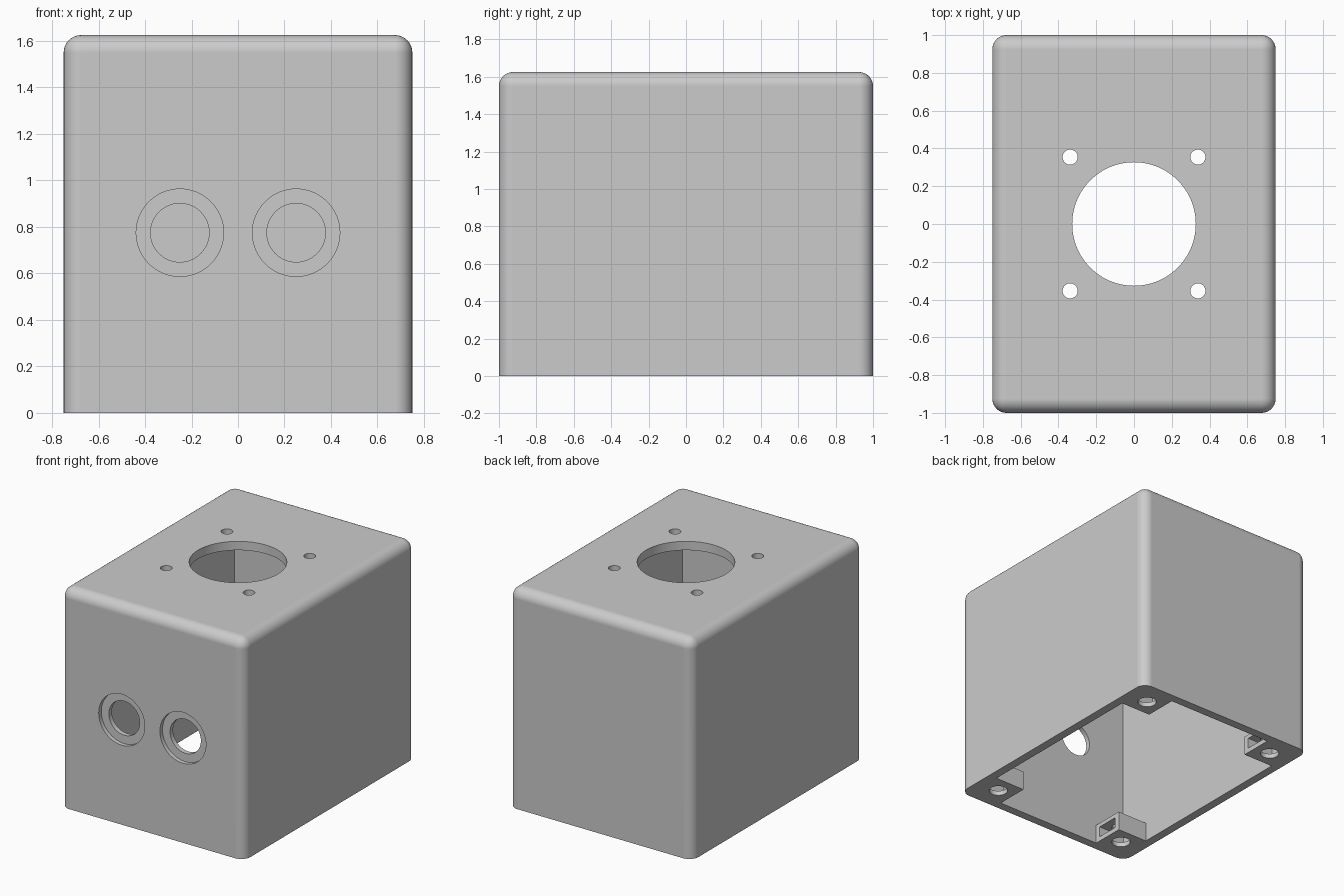
import bpy, bmesh, math
from mathutils import Matrix, Vector

if "Cube" in bpy.data.objects:
    bpy.data.objects.remove(bpy.data.objects["Cube"], do_unlink=True)

WIDTH, DEPTH, HEIGHT = 1.5, 2.0, 1.625
WALL, FILLET = 0.065, 0.075
IN_X, IN_Y = WIDTH / 2 - WALL, DEPTH / 2 - WALL
BOSS_X, BOSS_Y, BOSS_H = 0.4375, 0.6875, 0.145
SIDES = (-1, 1)

grey = bpy.data.materials.new("plain grey")
grey.use_nodes = True
grey.diffuse_color = (0.6, 0.6, 0.6, 1)
grey.node_tree.nodes["Principled BSDF"].inputs["Base Color"].default_value = grey.diffuse_color


def make_object(name, bm):
    mesh = bpy.data.meshes.new(name)
    bm.to_mesh(mesh)
    bm.free()
    mesh.materials.append(grey)
    obj = bpy.data.objects.new(name, mesh)
    bpy.context.collection.objects.link(obj)
    return obj


def box_mesh(low, high):
    low, high = Vector(low), Vector(high)
    bm = bmesh.new()
    place = Matrix.Translation((low + high) / 2) @ Matrix.Diagonal((*(high - low), 1))
    bmesh.ops.create_cube(bm, size=1, matrix=place)
    return bm


def cut(bm):
    """Subtract a mesh from the housing."""
    cutter = make_object("cutter", bm)
    cutter.hide_render = True
    mod = housing.modifiers.new("cut", 'BOOLEAN')
    mod.operation, mod.solver, mod.object = 'DIFFERENCE', 'EXACT', cutter
    bpy.ops.object.modifier_apply(modifier=mod.name)
    bpy.data.objects.remove(cutter, do_unlink=True)


def cut_box(low, high):
    cut(box_mesh(low, high))


def cut_round(centre, radius, length, along_y=False, segments=48):
    bm = bmesh.new()
    turn = Matrix.Rotation(math.pi / 2, 4, 'X') if along_y else Matrix.Identity(4)
    bmesh.ops.create_cone(bm, cap_ends=True, segments=segments, radius1=radius,
                          radius2=radius, depth=length,
                          matrix=Matrix.Translation(centre) @ turn)
    cut(bm)


# Outer block, rounded everywhere except around the open bottom
bm = box_mesh((-WIDTH / 2, -DEPTH / 2, 0), (WIDTH / 2, DEPTH / 2, HEIGHT))
edges = [e for e in bm.edges if any(v.co.z > 0.1 for v in e.verts)]
bmesh.ops.bevel(bm, geom=edges, offset=FILLET, segments=8, profile=0.5, affect='EDGES')
housing = make_object("housing", bm)
bpy.context.view_layer.objects.active = housing
housing.select_set(True)

# Cavity: full size above the corner bosses, cross shaped between them
cut_box((-IN_X, -IN_Y, BOSS_H), (IN_X, IN_Y, HEIGHT - WALL))
cut_box((-BOSS_X, -IN_Y, -0.1), (BOSS_X, IN_Y, 0.3))
cut_box((-IN_X, -BOSS_Y, -0.1), (IN_X, BOSS_Y, 0.3))

# Corner bosses: screw hole plus nut slot opening inwards
for sx in SIDES:
    for sy in SIDES:
        x, y = sx * 0.5625, sy * 0.8125
        cut_round((x, y, 0), 0.065, 0.4, segments=32)
        xs = sorted((sx * 0.4, sx * 0.655))
        cut_box((xs[0], y - 0.085, 0.035), (xs[1], y + 0.085, 0.115))

# Top opening with four mounting holes
cut_round((0, 0, HEIGHT), 0.327, 0.4, segments=96)
for sx in SIDES:
    for sy in SIDES:
        cut_round((sx * 0.338, sy * 0.354, HEIGHT), 0.04, 0.4, segments=32)

# Two stepped holes in the front wall
for sx in SIDES:
    cut_round((sx * 0.25, -DEPTH / 2, 0.775), 0.188, 0.06, True, 64)
    cut_round((sx * 0.25, -DEPTH / 2, 0.775), 0.126, 0.4, True, 64)

# Smooth fillets and bores, flat walls
bpy.ops.object.shade_smooth_by_angle(angle=math.radians(30))
weighted = housing.modifiers.new("weighted normals", 'WEIGHTED_NORMAL')
weighted.keep_sharp = True
